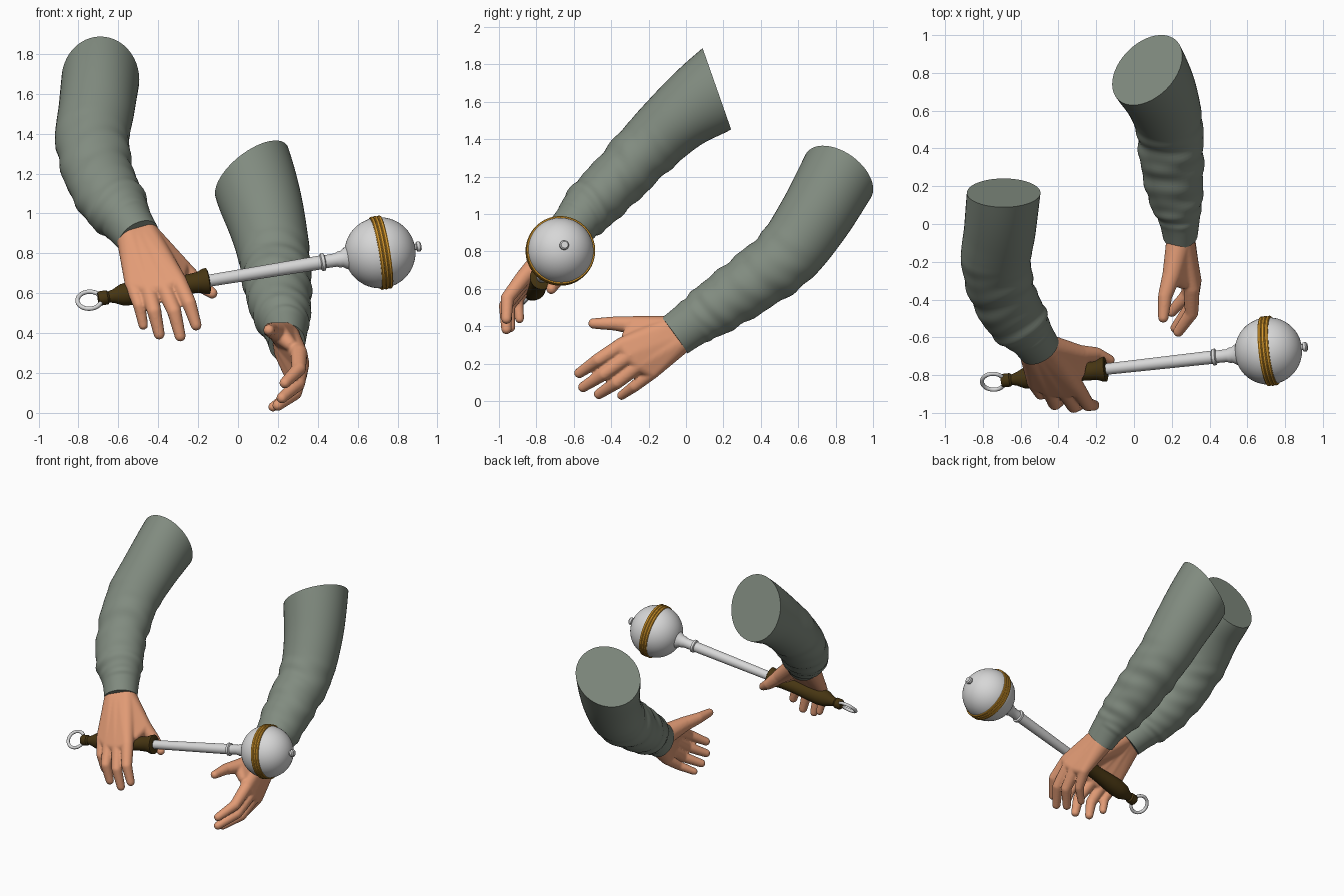
import bpy, bmesh, math
from mathutils import Vector, Matrix

if "Cube" in bpy.data.objects:
    bpy.data.objects.remove(bpy.data.objects["Cube"], do_unlink=True)


def material(name, rgb):
    m = bpy.data.materials.new(name)
    m.use_nodes = True
    m.diffuse_color = (*rgb, 1)
    m.node_tree.nodes["Principled BSDF"].inputs["Base Color"].default_value = (*rgb, 1)
    return m


CLOTH = material("grey green cloth", (0.22, 0.26, 0.215))
SKIN = material("skin", (0.76, 0.33, 0.18))
METAL = material("pale metal", (0.68, 0.68, 0.68))
GOLD = material("gold", (0.66, 0.31, 0.025))
WOOD = material("dark wood", (0.062, 0.036, 0.006))


def finish(name, bm, mat, matrix=Matrix(), angle=35):
    bmesh.ops.recalc_face_normals(bm, faces=bm.faces)
    mesh = bpy.data.meshes.new(name)
    bm.to_mesh(mesh)
    bm.free()
    mesh.materials.append(mat)
    ob = bpy.data.objects.new(name, mesh)
    ob.matrix_world = matrix
    bpy.context.collection.objects.link(ob)
    bpy.ops.object.select_all(action='DESELECT')
    ob.select_set(True)
    bpy.context.view_layer.objects.active = ob
    bpy.ops.object.shade_smooth_by_angle(angle=math.radians(angle))
    return ob


# ---- sleeves: lofted elliptical rings with cloth folds and a tighter cuff
def spline(pts, t):
    i = min(int(t), len(pts) - 2)
    f = t - i
    p = [pts[max(0, min(len(pts) - 1, i + k))] for k in (-1, 0, 1, 2)]
    return 0.5 * (2 * p[1] + (p[2] - p[0]) * f
                  + (2 * p[0] - 5 * p[1] + 4 * p[2] - p[3]) * f ** 2
                  + (3 * p[1] - p[0] - 3 * p[2] + p[3]) * f ** 3)


def sleeve(name, keys, top_normal, phase):
    centres = [Vector(k[:3]) for k in keys]
    radii = [Vector(k[3:]) for k in keys]
    last = len(keys) - 1
    normals = [(centres[min(i + 1, last)] - centres[max(i - 1, 0)]).normalized()
               for i in range(last + 1)]
    normals[0] = Vector(top_normal).normalized()
    bm = bmesh.new()
    rows, sides = 72, 48
    rings = []
    for r in range(rows + 1):
        t = last * r / rows
        c, rad, n = spline(centres, t), spline(radii, t), spline(normals, t).normalized()
        u = (Vector((1, 0, 0)) - n * n.x).normalized()
        v = n.cross(u)
        fold = max(0, min(1, (t - 1.6) * 2, (last - 0.9 - t) * 3))
        ring = []
        for s in range(sides):
            a = math.tau * s / sides
            wave = (math.sin(8 * t + 1.6 * math.sin(a + phase))
                    + 0.7 * math.sin(13 * t + 2 * math.sin(2 * a - phase)))
            k = 1 + 0.022 * fold * wave
            ring.append(bm.verts.new(c + u * rad.x * k * math.cos(a) + v * rad.y * k * math.sin(a)))
        rings.append(ring)
    for a, b in zip(rings, rings[1:]):
        for s in range(sides):
            e = (s + 1) % sides
            bm.faces.new((a[s], a[e], b[e], b[s]))
    bm.faces.new(rings[0])
    bm.faces.new(rings[-1])
    finish(name, bm, CLOTH, angle=45)


sleeve("right_sleeve", [
    (-0.69, 0.165, 1.67, 0.195, 0.23),
    (-0.71, -0.03, 1.52, 0.19, 0.187),
    (-0.73, -0.20, 1.36, 0.185, 0.168),
    (-0.69, -0.38, 1.17, 0.172, 0.155),
    (-0.61, -0.52, 1.03, 0.16, 0.145),
    (-0.55, -0.59, 0.95, 0.125, 0.122),
    (-0.50, -0.66, 0.88, 0.112, 0.108)], (0, -0.94, -0.33), 0.5)
sleeve("left_sleeve", [
    (0.07, 0.815, 1.205, 0.225, 0.21),
    (0.14, 0.68, 0.97, 0.197, 0.195),
    (0.185, 0.53, 0.77, 0.178, 0.18),
    (0.20, 0.34, 0.625, 0.168, 0.165),
    (0.22, 0.15, 0.495, 0.145, 0.148),
    (0.24, 0.03, 0.415, 0.11, 0.125),
    (0.245, -0.06, 0.35, 0.092, 0.117)], (0.566, -0.485, -0.668), 2.2)

# ---- hands: rounded hulls for palm and finger bones, fused into one skin
unit = bmesh.new()
bmesh.ops.create_icosphere(unit, subdivisions=3, radius=1)
DIRECTIONS = [v.co.copy() for v in unit.verts]
unit.free()


def add_hull(bm, *balls):
    part = bmesh.new()
    for centre, radius in balls:
        for d in DIRECTIONS:
            part.verts.new(centre + d * radius)
    bmesh.ops.convex_hull(part, input=part.verts[:])
    loose = [v for v in part.verts if not v.link_faces]
    bmesh.ops.delete(part, geom=loose, context='VERTS')
    bmesh.ops.recalc_face_normals(part, faces=part.faces)
    mesh = bpy.data.meshes.new("bone")
    part.to_mesh(mesh)
    part.free()
    bm.from_mesh(mesh)
    bpy.data.meshes.remove(mesh)


def hand(name, wrist_index, wrist_little, wrist_radius, fingers, thumb):
    bm = bmesh.new()
    a, b = Vector(wrist_index), Vector(wrist_little)
    roots = [(a.lerp(b, i / 3), wrist_radius) for i in range(4)]
    bones = []
    for i, joints in enumerate(fingers):
        scale = 0.86 if i == 3 else 1
        bones.append([(Vector(p), r * scale) for p, r in zip(joints, (0.043, 0.036, 0.028))])
    for i, (knuckle, middle, tip) in enumerate(bones):
        add_hull(bm, knuckle, middle)
        add_hull(bm, middle, tip)
        if i < 3:
            add_hull(bm, roots[i], roots[i + 1], knuckle, bones[i + 1][0])
    th = [(Vector(p), r) for p, r in zip(thumb, (0.06, 0.05, 0.038, 0.028))]
    for p, q in zip(th, th[1:]):
        add_hull(bm, p, q)
    # web between thumb and index finger
    web = (th[1][0].lerp(bones[0][0][0], 0.55), 0.035)
    add_hull(bm, th[0], th[1], web, roots[0])
    ob = finish(name, bm, SKIN)
    remesh = ob.modifiers.new("fuse", 'REMESH')
    remesh.mode = 'VOXEL'
    remesh.voxel_size = 0.007
    remesh.use_smooth_shade = True
    smooth = ob.modifiers.new("soften", 'SMOOTH')
    smooth.factor = 0.5
    smooth.iterations = 5


hand("right_hand", (-0.46, -0.65, 0.89), (-0.54, -0.68, 0.87), 0.068, [
    [(-0.30, -0.87, 0.66), (-0.245, -0.955, 0.55), (-0.21, -0.96, 0.44)],
    [(-0.37, -0.88, 0.63), (-0.32, -0.965, 0.51), (-0.29, -0.96, 0.385)],
    [(-0.45, -0.87, 0.62), (-0.42, -0.95, 0.51), (-0.395, -0.94, 0.395)],
    [(-0.53, -0.84, 0.64), (-0.495, -0.90, 0.54), (-0.475, -0.89, 0.44)]],
    [(-0.43, -0.69, 0.83), (-0.29, -0.69, 0.73), (-0.20, -0.69, 0.65), (-0.13, -0.72, 0.60)])
hand("left_hand", (0.24, -0.09, 0.385), (0.25, -0.045, 0.31), 0.07, [
    [(0.305, -0.34, 0.30), (0.305, -0.47, 0.22), (0.235, -0.57, 0.15)],
    [(0.315, -0.30, 0.245), (0.30, -0.44, 0.145), (0.22, -0.55, 0.075)],
    [(0.305, -0.25, 0.195), (0.285, -0.37, 0.10), (0.20, -0.465, 0.038)],
    [(0.285, -0.18, 0.155), (0.25, -0.275, 0.08), (0.175, -0.345, 0.03)]],
    [(0.235, -0.15, 0.375), (0.20, -0.27, 0.405), (0.165, -0.38, 0.415), (0.155, -0.495, 0.415)])

# ---- mace: turned parts along one slanted axis
PIVOT = Vector((-0.745, -0.835, 0.565))
AXIS = Vector((1.655, 0.185, 0.27)).normalized()
FRAME = Matrix.Translation(PIVOT) @ AXIS.to_track_quat('Z', 'Y').to_matrix().to_4x4()
BALL = 1.485


def lathe(name, profile, mat):
    bm = bmesh.new()
    verts = [bm.verts.new((r, 0, z)) for z, r in profile]
    edges = [bm.edges.new(pair) for pair in zip(verts, verts[1:])]
    bmesh.ops.spin(bm, geom=verts + edges, axis=(0, 0, 1), cent=(0, 0, 0),
                   angle=math.tau, steps=40)
    bmesh.ops.remove_doubles(bm, verts=bm.verts[:], dist=0.0005)
    finish(name, bm, mat, FRAME)


lathe("handle", [(0.045, 0), (0.045, 0.03), (0.055, 0.036), (0.09, 0.036), (0.1, 0.028),
                 (0.125, 0.035), (0.165, 0.054), (0.22, 0.06), (0.3, 0.056), (0.4, 0.048),
                 (0.5, 0.048), (0.56, 0.053), (0.585, 0.064), (0.605, 0.066),
                 (0.61, 0.055), (0.61, 0)], WOOD)
lathe("shaft", [(0.6, 0), (0.6, 0.03), (1.18, 0.035), (1.185, 0.044), (1.2, 0.044),
                (1.205, 0.033), (1.26, 0.034), (1.275, 0.041), (1.29, 0.041),
                (1.31, 0.055), (1.34, 0.065), (1.34, 0)], METAL)
lathe("tip_stud", [(BALL + 0.16, 0), (BALL + 0.16, 0.016), (BALL + 0.185, 0.016),
                   (BALL + 0.188, 0.025), (BALL + 0.203, 0.025), (BALL + 0.21, 0.018),
                   (BALL + 0.21, 0)], METAL)

bm = bmesh.new()
bmesh.ops.create_uvsphere(bm, u_segments=48, v_segments=32, radius=0.178)
finish("ball_head", bm, METAL, FRAME @ Matrix.Translation((0, 0, BALL)))

# three gold hoops round the ball
for i, side in enumerate((-1, 0, 1)):
    z, r = BALL + 0.004 + side * 0.019, 0.186 - 0.001 * abs(side)
    lathe(f"gold_hoop_{i + 1}", [(z - 0.009, 0.17), (z - 0.009, r - 0.003), (z - 0.005, r),
                                 (z + 0.005, r), (z + 0.009, r - 0.003), (z + 0.009, 0.17)], GOLD)

# hanging ring at the handle end
bpy.ops.mesh.primitive_torus_add(major_radius=0.06, minor_radius=0.011,
                                 major_segments=40, minor_segments=12)
ring = bpy.context.object
ring.name = "end_ring"
ring.data.materials.append(METAL)
across = AXIS.cross(Vector((0, -0.7, 0.7)).cross(AXIS)).normalized()
ring.matrix_world = Matrix.Translation(PIVOT) @ across.to_track_quat('Z', 'Y').to_matrix().to_4x4()
bpy.ops.object.shade_smooth_by_angle(angle=math.radians(40))
